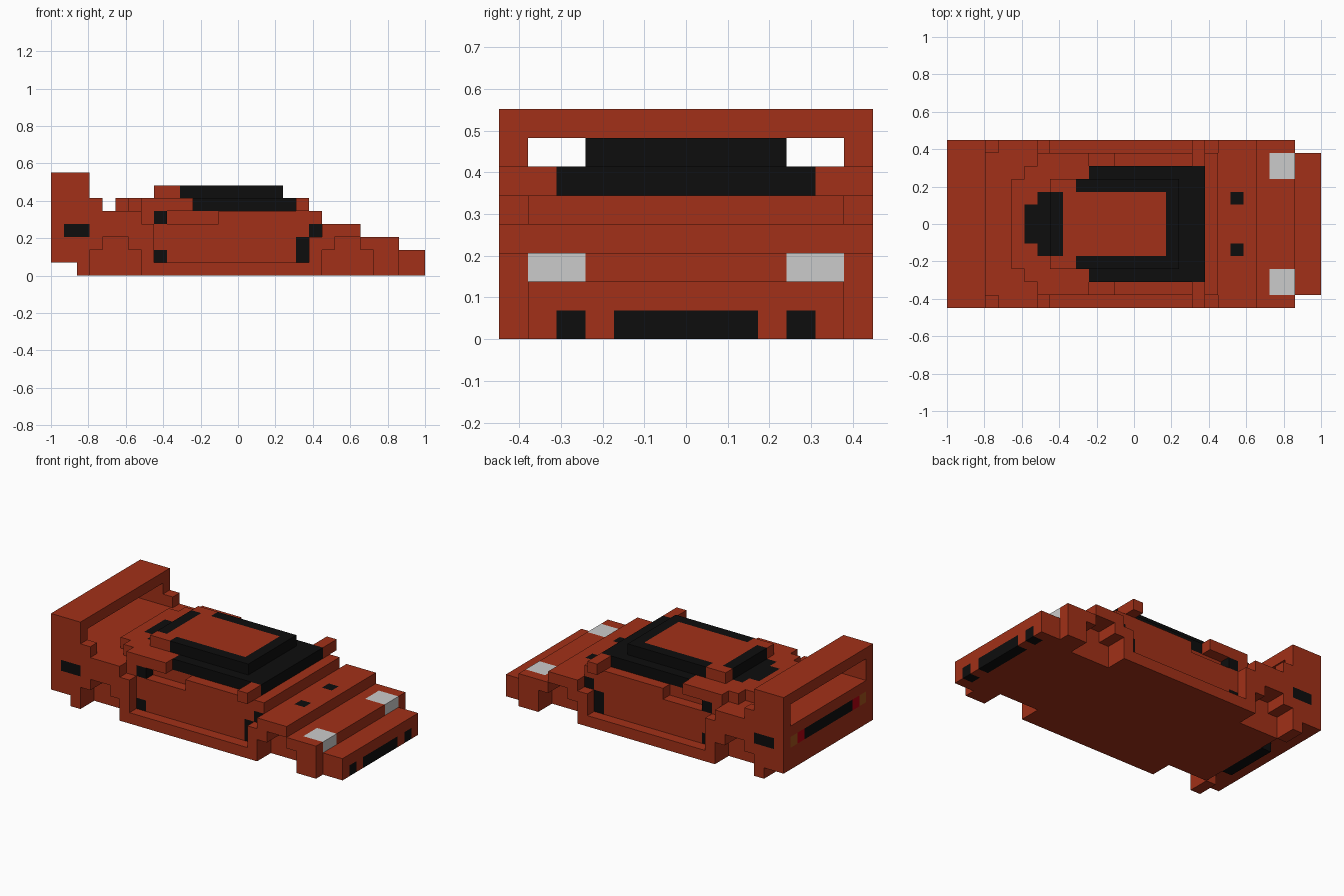
import bpy, bmesh
from mathutils import Vector

if "Cube" in bpy.data.objects:
    bpy.data.objects.remove(bpy.data.objects["Cube"])

# Block car on a 29 x 13 x 8 grid; each part is the outer skin of its cells.
U = 2 / 29
NY = 13
cells = {}


def fill(part, x, y, z, mirror=False):
    """Fill a range of cells with a part; part None carves. mirror repeats across the car's width."""
    spans = [y, (NY - y[1], NY - y[0])] if mirror else [y]
    for y0, y1 in spans:
        for i in range(*x):
            for j in range(y0, y1):
                for k in range(*z):
                    if part:
                        cells[i, j, k] = part
                    else:
                        cells.pop((i, j, k), None)


# Lower body, stepping down to the nose
fill("body", (0, 3), (0, 13), (1, 5))
fill("body", (3, 7), (0, 13), (0, 5))
fill("body", (7, 24), (0, 13), (0, 4))
fill("body", (24, 27), (0, 13), (0, 3))
fill("body", (27, 29), (1, 12), (0, 2))
fill("body", (7, 21), (1, 12), (4, 5))
fill("body", (2, 3), (0, 2), (0, 1), True)

# Recessed doors above the side skirts
fill(None, (8, 20), (0, 1), (1, 4), True)
fill(None, (20, 21), (0, 1), (3, 4), True)

# Stepped wheel arches
for start in (3, 21):
    fill(None, (start, start + 4), (0, 2), (0, 2), True)
    fill(None, (start + 1, start + 3), (0, 2), (2, 3), True)

# Rear deck, tapering backwards
fill("rear_deck", (5, 6), (3, 10), (5, 6))
fill("rear_deck", (6, 7), (2, 11), (5, 6))
fill("rear_deck", (7, 11), (1, 12), (5, 6))
fill("rear_deck", (8, 10), (3, 4), (6, 7), True)

# Cabin windows and roof
fill("windows", (11, 20), (2, 11), (5, 6))
fill("windows", (10, 18), (3, 10), (6, 7))
fill("windows", (6, 7), (5, 8), (5, 6))
fill("windows", (7, 9), (4, 9), (5, 6))
fill("windows", (8, 9), (4, 9), (6, 7))
fill("roof", (9, 17), (4, 9), (6, 7))

# Shoulder air intakes and door vents
fill(None, (9, 13), (1, 2), (4, 5), True)
fill("vents", (8, 9), (1, 2), (4, 5), True)
fill("vents", (8, 9), (1, 2), (1, 2), True)
fill("vents", (19, 20), (1, 2), (1, 3), True)
fill("vents", (20, 21), (1, 2), (3, 4), True)
fill("vents", (1, 3), (0, 1), (3, 4), True)
fill("vents", (22, 23), (4, 5), (3, 4), True)

# Wing mirrors
fill("mirrors", (19, 20), (0, 2), (5, 6), True)

# Rear wing on two end plates
fill("rear_wing", (0, 4), (0, 1), (5, 6), True)
fill("rear_wing", (0, 3), (0, 1), (6, 7), True)
fill("rear_wing", (0, 3), (0, 13), (7, 8))

# Front grilles and headlights
fill("front_grille", (28, 29), (2, 3), (0, 1), True)
fill("front_grille", (28, 29), (4, 9), (0, 1))
fill("headlights", (25, 27), (1, 3), (2, 3), True)

# Rear panel, lamps and diffuser
fill("rear_panel", (0, 1), (3, 10), (3, 4))
fill("tail_lights", (0, 1), (2, 3), (3, 4), True)
fill("turn_signals", (0, 1), (1, 2), (3, 4), True)
fill("diffuser", (2, 3), (4, 9), (0, 1))

PAINT = (0.36, 0.030, 0.009, 1)
BLACK = (0.004, 0.004, 0.004, 1)
colours = {
    "red_paint": (PAINT, ("body", "rear_deck", "roof", "mirrors", "rear_wing")),
    "black_trim": (BLACK, ("windows", "vents", "front_grille", "rear_panel", "diffuser")),
    "lamp_red": ((0.45, 0.0, 0.005, 1), ("tail_lights",)),
    "lamp_orange": ((0.36, 0.085, 0.01, 1), ("turn_signals",)),
    "lamp_grey": ((0.6, 0.6, 0.6, 1), ("headlights",)),
}


def build(part, material):
    """Make the exposed skin of one part and merge its flat areas."""
    bm = bmesh.new()
    verts = {}

    def vert(p):
        if p not in verts:
            verts[p] = bm.verts.new((p[0] * U - 1, (p[1] - NY / 2) * U, p[2] * U))
        return verts[p]

    for cell, owner in cells.items():
        if owner != part:
            continue
        for axis in range(3):
            for side in (0, 1):
                near = list(cell)
                near[axis] += 2 * side - 1
                if tuple(near) in cells:
                    continue
                loop = []
                for a, b in ((0, 0), (1, 0), (1, 1), (0, 1)):
                    p = list(cell)
                    p[axis] += side
                    p[(axis + 1) % 3] += a
                    p[(axis + 2) % 3] += b
                    loop.append(vert(tuple(p)))
                bm.faces.new(loop if side else loop[::-1])
    bmesh.ops.dissolve_limit(bm, angle_limit=0.01, verts=bm.verts[:], edges=bm.edges[:])
    mesh = bpy.data.meshes.new(part)
    bm.to_mesh(mesh)
    bm.free()
    mesh.materials.append(material)
    bpy.context.collection.objects.link(bpy.data.objects.new(part, mesh))


for name, (colour, parts) in colours.items():
    mat = bpy.data.materials.new(name)
    mat.diffuse_color = colour
    mat.use_nodes = True
    mat.node_tree.nodes["Principled BSDF"].inputs["Base Color"].default_value = mat.diffuse_color
    for part in parts:
        build(part, mat)
